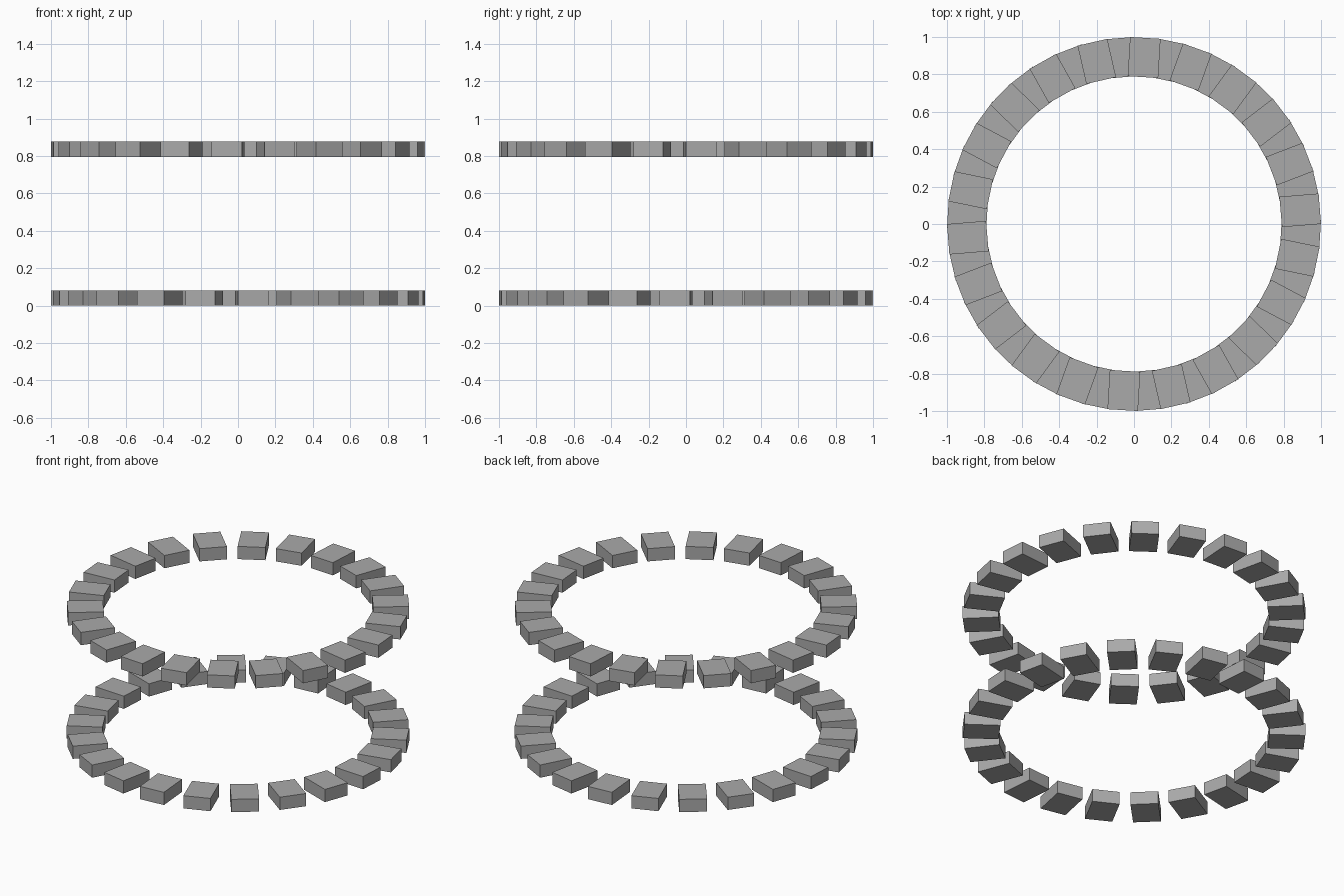
import bpy, bmesh, math
from mathutils import Matrix

if "Cube" in bpy.data.objects:
    bpy.data.objects.remove(bpy.data.objects["Cube"])

COUNT = 22                 # blocks per ring
R_IN, R_OUT = 0.787, 0.9967
WIDTH, HEIGHT = 0.163, 0.082
STEP = 2 * math.pi / COUNT

grey = bpy.data.materials.new("grey")
grey.diffuse_color = (0.4, 0.4, 0.4, 1)
grey.use_nodes = True
grey.node_tree.nodes["Principled BSDF"].inputs["Base Color"].default_value = grey.diffuse_color


def block_ring(name, z, phase):
    """Ring of separate flat blocks, each facing outwards."""
    bm = bmesh.new()
    for i in range(COUNT):
        turn = Matrix.Rotation(phase + i * STEP, 4, 'Z')
        move = Matrix.Translation((0, -(R_IN + R_OUT) / 2, z + HEIGHT / 2))
        size = Matrix.Diagonal((WIDTH, R_OUT - R_IN, HEIGHT, 1))
        bmesh.ops.create_cube(bm, size=1, matrix=turn @ move @ size)
    mesh = bpy.data.meshes.new(name)
    bm.to_mesh(mesh)
    bm.free()
    mesh.materials.append(grey)
    obj = bpy.data.objects.new(name, mesh)
    bpy.context.collection.objects.link(obj)


# Two rings, staggered by half a block step
PHASE = math.radians(4.7)
block_ring("lower_block_ring", 0.0, PHASE)
block_ring("upper_block_ring", 0.795, PHASE - STEP / 2)
